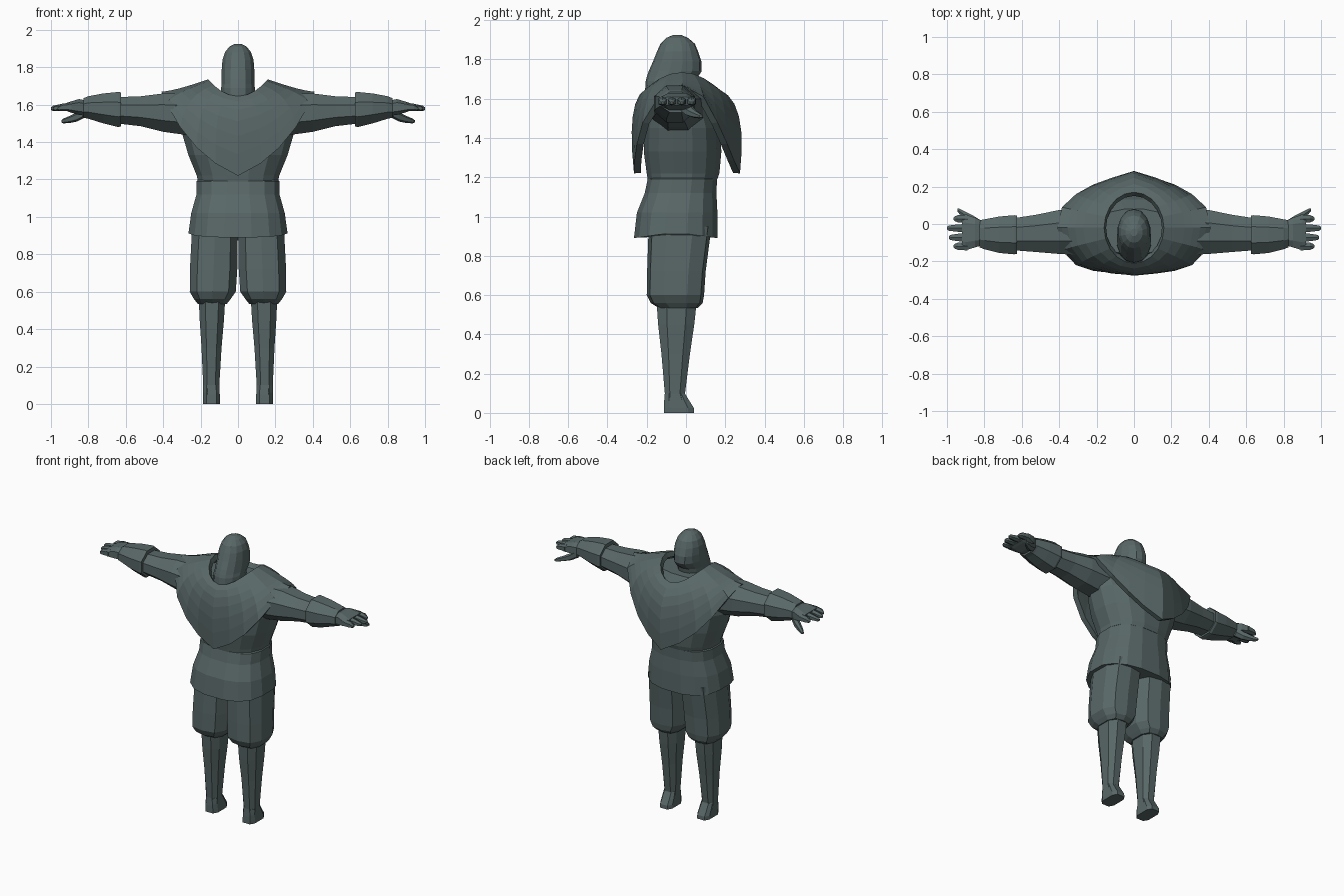
import bpy
import bmesh
from math import sin, cos, pi
from mathutils import Vector

default_cube = bpy.data.objects.get("Cube")
if default_cube:
    bpy.data.objects.remove(default_cube)

# One slate colour for the whole figure
slate = bpy.data.materials.new("slate_grey")
slate.use_nodes = True
slate.diffuse_color = (0.1, 0.137, 0.137, 1)
shader = slate.node_tree.nodes["Principled BSDF"]
shader.inputs["Base Color"].default_value = slate.diffuse_color
shader.inputs["Roughness"].default_value = 0.8


def finish(bm, name, mirrored=False):
    """Turn a bmesh into a flat-shaded object, optionally with its mirror."""
    bmesh.ops.recalc_face_normals(bm, faces=bm.faces)
    made = []
    for label, sign in (("left_", 1), ("right_", -1)) if mirrored else (("", 1),):
        copy = bm.copy()
        if sign < 0:
            for vert in copy.verts:
                vert.co.x = -vert.co.x
            bmesh.ops.reverse_faces(copy, faces=copy.faces)
        mesh = bpy.data.meshes.new(label + name)
        copy.to_mesh(mesh)
        copy.free()
        mesh.materials.append(slate)
        obj = bpy.data.objects.new(label + name, mesh)
        bpy.context.collection.objects.link(obj)
        made.append(obj)
    bm.free()
    return made


def skin(bm, rings, closed=True):
    """Bridge successive rings of vertices with quads."""
    for lower, upper in zip(rings, rings[1:]):
        count = len(lower)
        for i in range(count):
            j = (i + 1) % count
            bm.faces.new((lower[i], lower[j], upper[j], upper[i]))
    if closed:
        bm.faces.new(rings[0])
        bm.faces.new(rings[-1])


def squash(value, power):
    return abs(value) ** power * (1 if value >= 0 else -1)


def loft(name, sections, sides=12, power=1.0, along="z", mirrored=False, dip=0.0):
    """Sections hold a position, then the low and high limits on both other axes."""
    bm = bmesh.new()
    rings = []
    for index, (pos, a_low, a_high, b_low, b_high) in enumerate(sections):
        ring = []
        for i in range(sides):
            angle = 2 * pi * (i + 0.5) / sides
            stretch = 1 / cos(pi / sides)
            u = max(-1, min(1, squash(cos(angle), power) * stretch))
            v = max(-1, min(1, squash(sin(angle), power) * stretch))
            a = (a_low + a_high) / 2 + u * (a_high - a_low) / 2
            b = (b_low + b_high) / 2 + v * (b_high - b_low) / 2
            drop = dip * abs(v) if index == 0 else 0
            co = (a, b, pos - drop) if along == "z" else (pos, a, b)
            ring.append(bm.verts.new(co))
        rings.append(ring)
    skin(bm, rings)
    return finish(bm, name, mirrored)


# Torso and tunic skirt
loft("torso", [
    (1.19, -.215, .215, -.195, .16), (1.22, -.22, .22, -.2, .17),
    (1.33, -.265, .265, -.215, .18), (1.45, -.3, .3, -.21, .175),
    (1.58, -.31, .31, -.18, .13), (1.66, -.2, .2, -.16, .08),
], sides=16, power=0.85)
loft("tunic_skirt", [
    (.92, -.265, .265, -.265, .16), (1.02, -.25, .25, -.25, .16),
    (1.12, -.222, .222, -.21, .155), (1.19, -.222, .222, -.195, .158),
    (1.205, -.205, .205, -.18, .145),
], sides=16, power=0.8, dip=0.03)

# Hooded head, sloping to the -y side, with a chin and neck on the other side
loft("hooded_head", [
    (1.62, -.09, .09, -.21, .02), (1.69, -.09, .09, -.205, .035),
    (1.71, -.088, .088, -.2, .06), (1.74, -.088, .088, -.19, .08),
    (1.79, -.087, .087, -.168, .078), (1.84, -.083, .083, -.148, .062),
    (1.88, -.07, .07, -.13, .045), (1.91, -.046, .046, -.1, .01),
    (1.925, -.018, .018, -.065, -.025),
], sides=14)

# Cape: each rib curves from the collar over the shoulder to a pointed hem
half_hem = [
    (0, -.265, 1.22), (.12, -.262, 1.285), (.22, -.25, 1.37), (.31, -.22, 1.48),
    (.385, -.14, 1.61), (.41, -.02, 1.67), (.385, .09, 1.61), (.31, .16, 1.48),
    (.22, .21, 1.37), (.12, .245, 1.285), (0, .275, 1.22),
]
hem = half_hem + [(-x, y, z) for x, y, z in half_hem[-2:0:-1]]
bm = bmesh.new()
ribs = 6
rings = [[] for _ in range(ribs + 1)]
for i, point in enumerate(hem):
    angle = 2 * pi * i / len(hem) - pi / 2
    side = abs(cos(angle))
    collar = Vector((.16 * cos(angle), -.02 + .19 * sin(angle), 1.645 + .09 * side ** 2))
    end = Vector(point)
    spread = 1.15 - .3 * side
    shoulder = Vector((end.x * spread, end.y * spread, 1.59 + .08 * side))
    for row in range(ribs + 1):
        t = row / ribs
        co = collar * (1 - t) ** 2 + shoulder * 2 * t * (1 - t) + end * t * t
        rings[row].append(bm.verts.new(co))
skin(bm, rings, closed=False)
cape = finish(bm, "cape")[0]
thickness = cape.modifiers.new("cloth_thickness", "SOLIDIFY")
thickness.thickness = 0.035
thickness.offset = -1

# Sleeves, forearm cuffs and palms
loft("upper_arm", [
    (.22, -.17, .09, 1.43, 1.66), (.4, -.16, .075, 1.455, 1.66),
    (.52, -.15, .05, 1.485, 1.645), (.65, -.14, .03, 1.5, 1.64),
], sides=8, along="x", mirrored=True)
loft("forearm_cuff", [
    (.625, -.16, .045, 1.485, 1.665), (.64, -.162, .047, 1.48, 1.668),
    (.72, -.155, .04, 1.5, 1.66), (.8, -.135, .025, 1.525, 1.645),
    (.825, -.125, .02, 1.53, 1.635),
], sides=8, along="x", mirrored=True)
loft("palm", [
    (.8, -.11, .01, 1.54, 1.62), (.85, -.125, .035, 1.545, 1.63),
    (.9, -.14, .05, 1.56, 1.615), (.92, -.138, .046, 1.568, 1.608),
], sides=8, power=0.7, along="x", mirrored=True)

# Fingers and thumb
for label, y, tip in (("index", .028, .965), ("middle", -.022, 1),
                      ("ring", -.072, .99), ("little", -.119, .965)):
    loft(label + "_finger", [
        (.89, y - .022, y + .022, 1.565, 1.612),
        (.94, y - .02, y + .02, 1.565, 1.605),
        (tip - .01, y - .014, y + .014, 1.567, 1.594),
        (tip, y - .007, y + .007, 1.572, 1.585),
    ], sides=6, along="x", mirrored=True)
loft("thumb", [
    (.82, -.03, .02, 1.53, 1.59), (.86, -.005, .045, 1.51, 1.56),
    (.9, .025, .065, 1.502, 1.54), (.935, .055, .083, 1.5, 1.525),
    (.945, .068, .083, 1.505, 1.517),
], sides=6, along="x", mirrored=True)

# Baggy breeches gathered below the knee
loft("breeches_leg", [
    (.535, .06, .215, -.14, .06), (.56, .04, .235, -.18, .085),
    (.6, .012, .258, -.2, .092), (.72, .004, .257, -.198, .1),
    (.95, 0, .245, -.19, .13),
], sides=10, power=0.8, mirrored=True)

# Lower legs ending in small feet
loft("lower_leg", [
    (.05, .098, .186, -.112, .015), (.1, .1, .186, -.108, -.005),
    (.3, .088, .195, -.125, .02), (.45, .075, .205, -.142, .042),
    (.57, .068, .21, -.15, .055),
], sides=8, power=0.8, mirrored=True)
loft("foot", [
    (0, .096, .186, -.112, .042), (.025, .096, .187, -.112, .04),
    (.06, .098, .186, -.111, .018), (.1, .102, .184, -.106, -.006),
], sides=8, power=0.6, mirrored=True)
